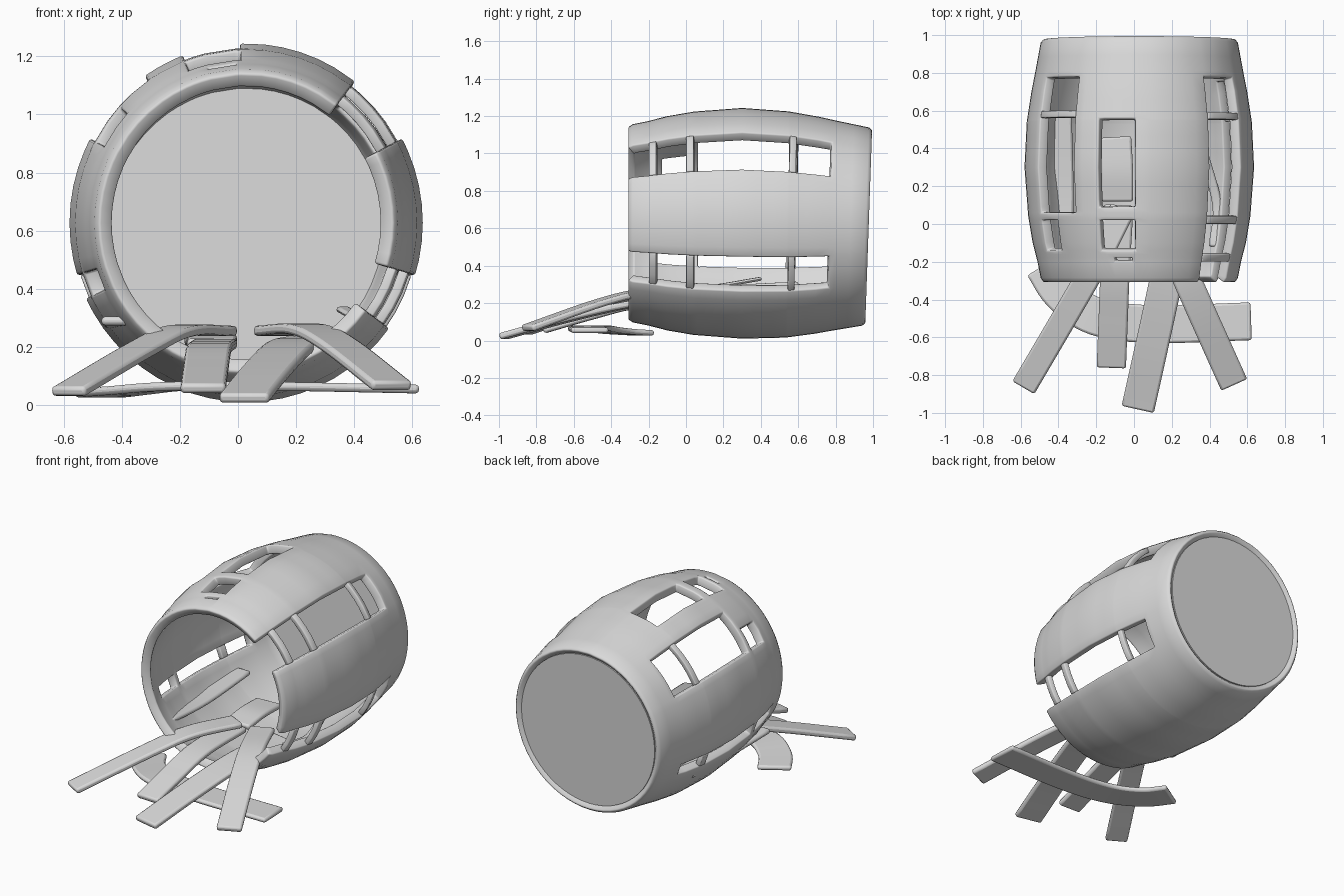
import bpy, bmesh, math
from mathutils import Vector

if "Cube" in bpy.data.objects:
    bpy.data.objects.remove(bpy.data.objects["Cube"])

CX, CZ = 0.028, 0.627          # barrel axis

grey = bpy.data.materials.new("weathered grey")
grey.diffuse_color = (0.7, 0.7, 0.7, 1)
grey.use_nodes = True
grey.node_tree.nodes["Principled BSDF"].inputs["Base Color"].default_value = grey.diffuse_color


def finish(name, bm, bevel=0.0, solid=0.0, angle=40):
    bmesh.ops.recalc_face_normals(bm, faces=bm.faces)
    me = bpy.data.meshes.new(name)
    bm.to_mesh(me)
    bm.free()
    ob = bpy.data.objects.new(name, me)
    bpy.context.collection.objects.link(ob)
    me.materials.append(grey)
    if solid:
        m = ob.modifiers.new("thickness", 'SOLIDIFY')
        m.thickness, m.offset, m.use_even_offset = solid, -1, True
    if bevel:
        m = ob.modifiers.new("worn edges", 'BEVEL')
        m.width, m.segments, m.limit_method = bevel, 2, 'ANGLE'
        m.angle_limit = math.radians(40)
    bpy.ops.object.select_all(action='DESELECT')
    ob.select_set(True)
    bpy.context.view_layer.objects.active = ob
    bpy.ops.object.shade_smooth_by_angle(angle=math.radians(angle))
    return ob


def spline(pts, n=6):
    """Smooth path through the given points."""
    p = [Vector(q) for q in pts]
    p = [2 * p[0] - p[1]] + p + [2 * p[-1] - p[-2]]
    out = []
    for i in range(1, len(p) - 2):
        a, b, c, d = p[i - 1:i + 3]
        for k in range(n):
            t = k / n
            out.append(0.5 * (2 * b + (c - a) * t + (2 * a - 5 * b + 4 * c - d) * t * t
                              + (3 * b - a - 3 * c + d) * t ** 3))
    return out + [p[-2]]


# Bulging outline: (y, radius)
outline = [(-.31, .513), (-.285, .53), (-.2, .547), (-.1, .573), (.04, .597), (.3, .617),
           (.54, .605), (.7, .58), (.8, .56), (.88, .545), (.96, .53), (.98, .513)]


def radius(y):
    for (a, ra), (b, rb) in zip(outline, outline[1:]):
        if y <= b:
            return ra + (rb - ra) * (y - a) / (b - a)
    return outline[-1][1]


def place(r, deg, y):
    """Point on the barrel; the closed end sags and leans a little."""
    a, f = math.radians(deg), max(0, (y - .3) / .68)
    dz = r * math.sin(a)
    return (CX + .985 * r * math.cos(a), y + .035 * dz * f, CZ + dz - .018 * f)


# Gaps between staves (angle from, angle to, y from, y to) and the hoops crossing them
gaps, hoops = [], []
for a0, a1 in ((28, 52), (-36, -17)):                       # right side, open at the mouth
    gaps += [(a0, a1, -.31, .77)]
    hoops += [(a0, a1, -.2, -.16), (a0, a1, 0, .04), (a0, a1, .55, .585)]
gaps += [(125, 152, .06, .77), (138, 152, -.14, .02)]       # upper left
hoops += [(125, 152, .56, .595)]
gaps += [(92, 111, .09, .55), (92, 111, -.14, .02), (94, 104, -.2, -.18)]    # top
gaps += [(197, 205, .06, .77), (197, 205, -.2, .02)]        # lower left slits
hoops += [(197, 205, .54, .59)]

angs = {g % 360 for q in gaps for g in q[:2]}
angs |= {a for a in range(0, 360, 6) if all(abs(a - b) > 2 for b in angs)}
angs = sorted(angs)
ys = sorted({y for q in gaps + hoops for y in q[2:]} | {y for y, r in outline}
            | {.13, .21, .38, .46, .65})


def inside(boxes, a, y):
    return any(((a - a0) % 360) < (a1 - a0) and y0 < y < y1 for a0, a1, y0, y1 in boxes)


def shell(name, keep, solid, bevel):
    """Curved sheet made of the grid cells that pass the rule."""
    bm = bmesh.new()
    grid = [[bm.verts.new(place(radius(y), a, y)) for y in ys] for a in angs]
    for i in range(len(angs)):
        k = (i + 1) % len(angs)
        mid = (angs[i] + (angs[k] if k else 360)) / 2
        for j in range(len(ys) - 1):
            if keep(mid, (ys[j] + ys[j + 1]) / 2):
                bm.faces.new((grid[i][j], grid[i][j + 1], grid[k][j + 1], grid[k][j]))
    bmesh.ops.delete(bm, geom=[v for v in bm.verts if not v.link_faces], context='VERTS')
    # outward facing, so thickness always grows inwards
    finish(name, bm, bevel, solid)
    me = bpy.context.object.data
    for f in me.polygons:
        out = Vector((f.center.x - CX, 0, f.center.z - CZ))
        if f.normal.dot(out) < 0:
            f.flip()


shell("barrel_wall", lambda a, y: not inside(gaps, a, y), .055, .014)
shell("hoop_strips", lambda a, y: inside(hoops, a, y), .033, .008)

# Closed end, slightly recessed
bm = bmesh.new()
rings = [[bm.verts.new(place(.485, t * 6, y)) for t in range(60)] for y in (.93, .965)]
for r in rings:
    bm.faces.new(r)
for i in range(60):
    k = (i + 1) % 60
    bm.faces.new((rings[0][i], rings[0][k], rings[1][k], rings[1][i]))
finish("barrel_end", bm)


def plank(name, pts, width, thick=.035):
    """Flat bent board following a path, lying level across its width."""
    path = spline(pts)
    bm = bmesh.new()
    prev = None
    for i, p in enumerate(path):
        d = (path[min(i + 1, len(path) - 1)] - path[max(i - 1, 0)]).normalized()
        side = d.cross(Vector((0, 0, 1))).normalized()
        up = side.cross(d)
        ring = [bm.verts.new(p + side * s * width / 2 + up * u * thick / 2)
                for s, u in ((-1, -1), (1, -1), (1, 1), (-1, 1))]
        if prev:
            for c in range(4):
                e = (c + 1) % 4
                bm.faces.new((prev[c], prev[e], ring[e], ring[c]))
        else:
            bm.faces.new(ring)
        prev = ring
    bm.faces.new(prev)
    finish(name, bm, bevel=.012)


# Broken staves spilling from the mouth
plank("fallen_stave_far_left", [(-.06, .08, .255), (-.2, -.2, .255), (-.33, -.43, .195), (-.585, -.865, .045)], .135)
plank("fallen_stave_left", [(-.08, .1, .21), (-.1, -.25, .19), (-.11, -.5, .13), (-.12, -.76, .055)], .155)
plank("fallen_stave_middle", [(.25, .1, .22), (.18, -.25, .2), (.1, -.62, .12), (.02, -.98, .022)], .175)
plank("fallen_stave_right", [(.12, .08, .255), (.24, -.2, .26), (.35, -.45, .205), (.53, -.85, .065)], .15)
plank("crossing_stave", [(-.48, -.22, .04), (-.38, -.37, .05), (-.2, -.49, .065), (.1, -.53, .065), (.62, -.515, .055)], .2, .03)
# Loose boards resting inside
plank("inner_board", [(-.09, .12, .21), (-.09, .28, .23), (-.1, .46, .22)], .17)
plank("inner_left_board", [(-.4, -.2, .29), (-.39, .15, .28), (-.4, .6, .3)], .14, .03)
plank("inner_sliver", [(.42, -.12, .31), (.44, .1, .285), (.36, .4, .33)], .05, .02)
